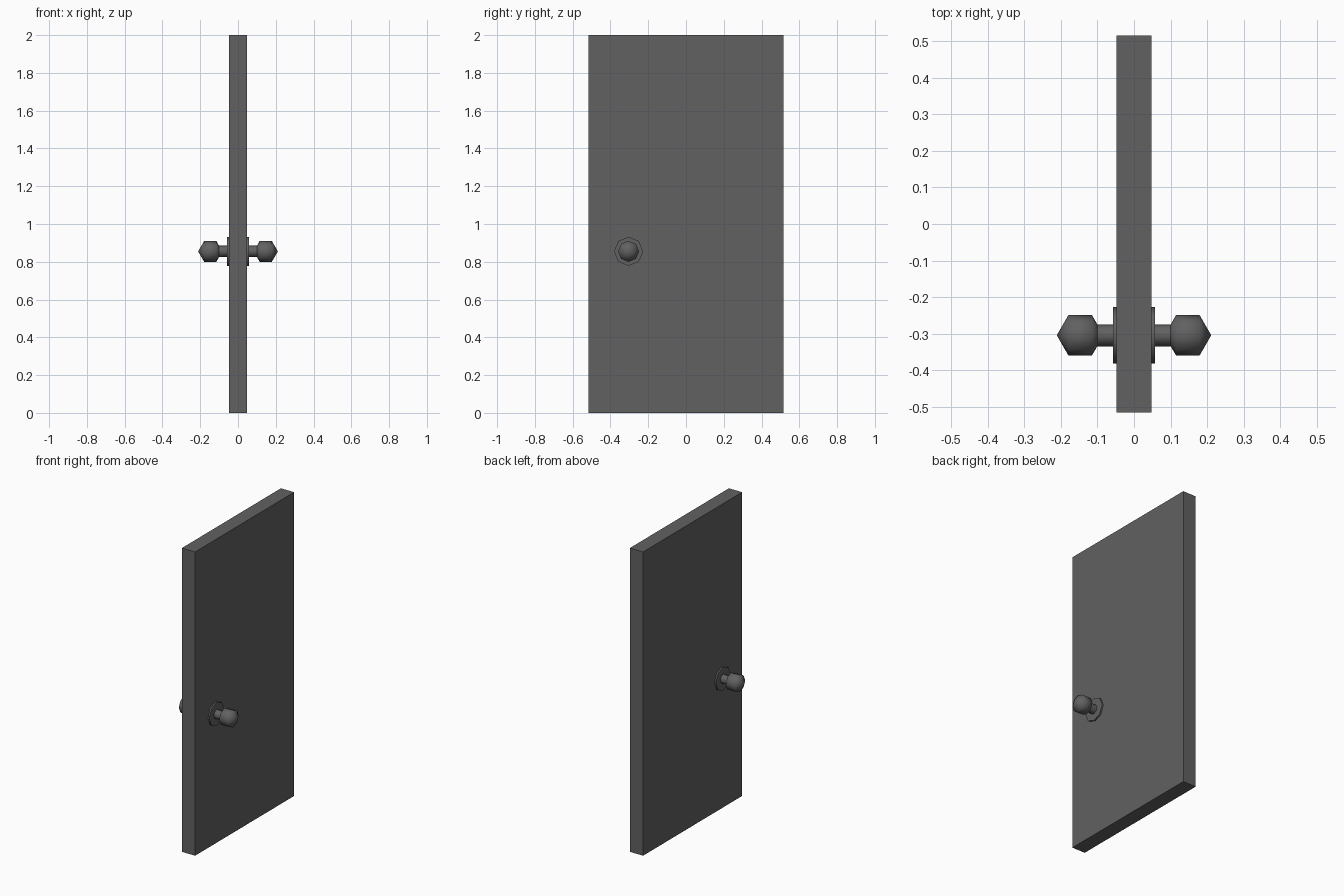
import bpy
import math
from mathutils import Matrix, Vector

cube = bpy.data.objects.get("Cube")
if cube:
    bpy.data.objects.remove(cube, do_unlink=True)

grey = bpy.data.materials.new("dark grey")
grey.use_nodes = True
colour = (0.12, 0.12, 0.12, 1)
grey.diffuse_color = colour
grey.node_tree.nodes["Principled BSDF"].inputs["Base Color"].default_value = colour

SIDES = 8
KNOB_Y, KNOB_Z = -0.304, 0.855


def finish(name, smooth_angle=None):
    obj = bpy.context.object
    obj.name = name
    obj.data.materials.append(grey)
    if smooth_angle:
        bpy.ops.object.shade_smooth_by_angle(angle=math.radians(smooth_angle))
    return obj


def disc(name, side, x_in, x_out, radius):
    """Eight-sided cylinder lying along x."""
    bpy.ops.mesh.primitive_cylinder_add(
        vertices=SIDES, radius=radius, depth=x_out - x_in,
        location=(side * (x_in + x_out) / 2, KNOB_Y, KNOB_Z),
        rotation=(0, math.pi / 2, 0))
    finish(name, 50)


# Door slab
bpy.ops.mesh.primitive_cube_add(size=1, location=(0, 0, 1))
slab = finish("door_slab")
slab.data.transform(Matrix.Diagonal(Vector((0.096, 1.03, 2, 1))))

# Rose, shaft and faceted knob on each face
for label, side in (("left", 1), ("right", -1)):
    disc(label + "_rose", side, 0.04, 0.058, 0.077)
    disc(label + "_shaft", side, 0.05, 0.115, 0.03)
    bpy.ops.mesh.primitive_uv_sphere_add(
        segments=SIDES, ring_count=3, radius=0.064,
        location=(side * 0.147, KNOB_Y, KNOB_Z),
        rotation=(0, side * math.pi / 2, 0))
    finish(label + "_knob", 80)
